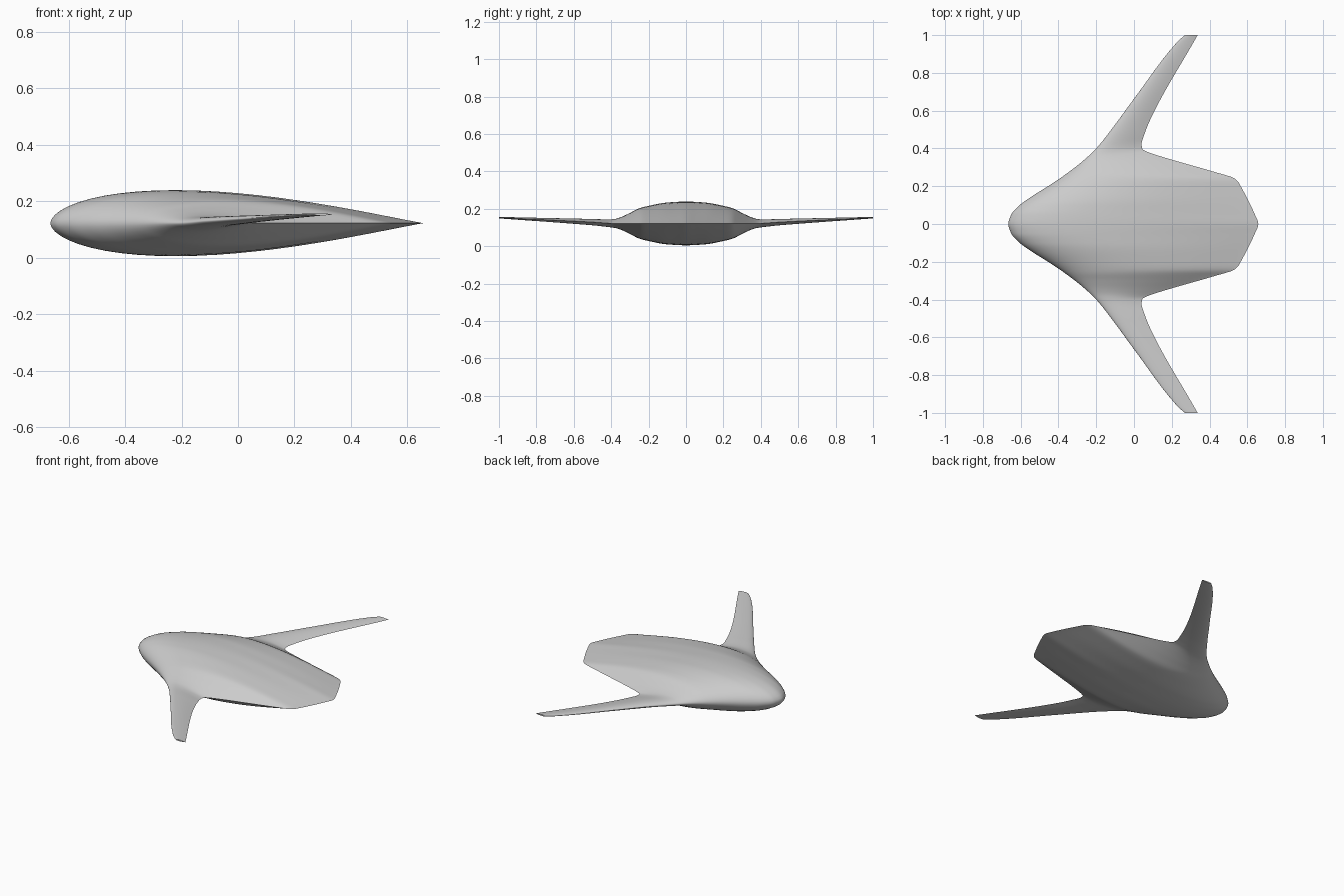
import bpy, bmesh, math

cube = bpy.data.objects.get("Cube")
if cube:
    bpy.data.objects.remove(cube, do_unlink=True)

# Planform and thickness guides: (distance from centreline, value)
LEADING = [(0, -.665), (.05, -.65), (.1, -.605), (.15, -.535), (.2, -.455), (.25, -.38),
           (.33, -.275), (.4, -.2), (.52, -.105), (.67, .005), (.97, .235), (1, .27)]
TRAILING = [(0, .658), (.05, .64), (.2, .565), (.225, .55), (.245, .525), (.27, .445),
            (.36, .135), (.38, .075), (.395, .045), (.425, .04), (.46, .05), (.55, .085), (1, .337)]
THICKNESS = [(0, .117), (.1, .112), (.2, .094), (.25, .081), (.3, .056), (.35, .033),
             (.38, .024), (.42, .02), (.6, .014), (1, .004)]
HEIGHT = [(0, .122), (.38, .122), (.5, .129), (1, .153)]
CHORD_STEPS = 28
SPAN_STEPS = 90


def limited_slope(a, b):
    """Harmonic mean of neighbouring slopes, so the curve never overshoots."""
    return 2 * a * b / (a + b) if a * b > 0 else 0


def guide(points, y):
    """Smooth value of a guide curve at distance y."""
    slopes = [(q[1] - p[1]) / (q[0] - p[0]) for p, q in zip(points, points[1:])]
    inner = [limited_slope(a, b) for a, b in zip(slopes, slopes[1:])]
    tangents = [0] + inner + [slopes[-1]]
    i = max(k for k in range(len(slopes)) if points[k][0] <= y)
    span = points[i + 1][0] - points[i][0]
    t = (y - points[i][0]) / span
    start, end = points[i][1], points[i + 1][1]
    blend = t * t * (3 - 2 * t)
    bend = t * (1 - t) * ((1 - t) * tangents[i] - t * tangents[i + 1])
    return start + (end - start) * blend + span * bend


def foil(t):
    """Symmetric teardrop section, peak height one at a third of the chord."""
    return t ** .55 * max(0, 1 - t) ** 1.1 / .35


def section(bm, y):
    """One closed ring of the loft at span position y."""
    d = abs(y)
    front, back = guide(LEADING, d), guide(TRAILING, d)
    half, height = guide(THICKNESS, d), guide(HEIGHT, d)
    ring = []
    for k in range(2 * CHORD_STEPS):
        angle = math.pi * k / CHORD_STEPS
        t = (1 + math.cos(angle)) / 2
        side = 1 if k <= CHORD_STEPS else -1
        ring.append(bm.verts.new((front + (back - front) * t, y, height + side * half * foil(t))))
    return ring


# Blended body and wings, lofted tip to tip
bm = bmesh.new()
half_span = [(k / SPAN_STEPS) ** 1.3 for k in range(SPAN_STEPS + 1)]
stations = [-d for d in reversed(half_span[1:])] + half_span
rings = [section(bm, y) for y in stations]
for a, b in zip(rings, rings[1:]):
    for k in range(len(a)):
        n = (k + 1) % len(a)
        bm.faces.new((a[k], a[n], b[n], b[k]))

# Wing tip caps
bm.faces.new(rings[0])
bm.faces.new(rings[-1])
bmesh.ops.recalc_face_normals(bm, faces=bm.faces)

mesh = bpy.data.meshes.new("blended_wing_body")
bm.to_mesh(mesh)
bm.free()
body = bpy.data.objects.new("blended_wing_body", mesh)
bpy.context.collection.objects.link(body)

# Plain grey skin
skin = bpy.data.materials.new("light_grey")
skin.use_nodes = True
colour = (.6, .6, .6, 1)
skin.diffuse_color = colour
skin.node_tree.nodes["Principled BSDF"].inputs["Base Color"].default_value = colour
mesh.materials.append(skin)

bpy.ops.object.select_all(action="DESELECT")
body.select_set(True)
bpy.context.view_layer.objects.active = body
bpy.ops.object.shade_smooth_by_angle(angle=math.radians(40))
